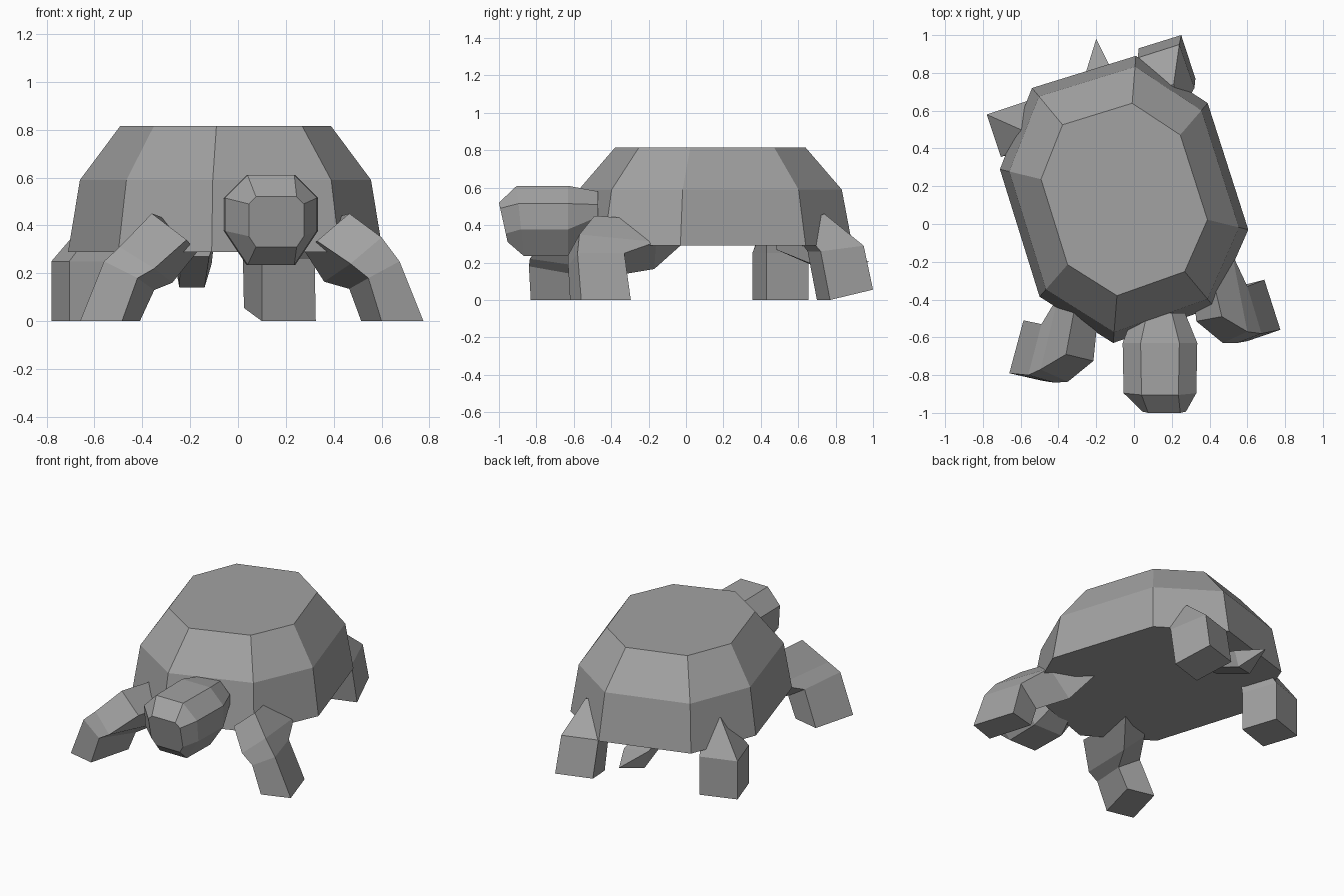
import bpy, bmesh

grey = bpy.data.materials.new("stone grey")
grey.diffuse_color = (0.36, 0.36, 0.36, 1)


def loft(name, rings):
    """Skin a list of equal-sized rings (a one-point last ring makes a tip)."""
    bm = bmesh.new()
    loops = [[bm.verts.new(p) for p in ring] for ring in rings]
    for a, b in zip(loops, loops[1:]):
        n = len(a)
        for i in range(n):
            j = (i + 1) % n
            if len(b) == 1:
                bm.faces.new((a[i], a[j], b[0]))
            else:
                bm.faces.new((a[i], a[j], b[j], b[i]))
    for cap in (loops[0], loops[-1]):
        if len(cap) > 2:
            bm.faces.new(cap)
    bmesh.ops.recalc_face_normals(bm, faces=bm.faces)
    mesh = bpy.data.meshes.new(name)
    bm.to_mesh(mesh)
    bm.free()
    mesh.materials.append(grey)
    ob = bpy.data.objects.new(name, mesh)
    bpy.context.collection.objects.link(ob)
    return ob


# Shell: one octagon outline, shrinking towards a flat top
outline = [(0.01, 0.89), (0.39, 0.64), (0.605, -0.03), (0.425, -0.44),
           (-0.11, -0.63), (-0.50, -0.385), (-0.71, 0.29), (-0.54, 0.72)]
cx, cy = -0.05, 0.13
loft("shell", [[(cx + (x - cx) * s, cy + (y - cy) * s, z) for x, y in outline]
               for s, z in ((1, 0.29), (0.925, 0.59), (0.67, 0.815))])


# Head: chamfered box sections along y
def head_ring(y, x0, x1, z0, z1, cut, slant=0.0):
    pts = [(x0 + cut, z1), (x1 - cut, z1), (x1, z1 - cut), (x1, z0 + cut * 1.5),
           (x1 - cut, z0), (x0 + cut, z0), (x0, z0 + cut * 1.5), (x0, z1 - cut)]
    return [(x, y + slant * (z1 - z), z) for x, z in pts]


loft("head", [head_ring(-1.0, 0.045, 0.275, 0.31, 0.52, 0.03, 0.22),
              head_ring(-0.905, -0.055, 0.33, 0.235, 0.61, 0.095, 0.1),
              head_ring(-0.63, -0.06, 0.335, 0.235, 0.61, 0.095),
              head_ring(-0.47, 0.0, 0.27, 0.34, 0.58, 0.07)])

# Front legs: foot, shin, knee and hip sections
# (front outer, front inner, back inner, back outer)
loft("front_leg_left", [
    [(-0.66, -0.79, 0), (-0.485, -0.83, 0), (-0.41, -0.55, 0), (-0.585, -0.51, 0)],
    [(-0.56, -0.80, 0.25), (-0.42, -0.84, 0.18), (-0.35, -0.56, 0.13), (-0.49, -0.53, 0.22)],
    [(-0.495, -0.77, 0.31), (-0.35, -0.835, 0.22), (-0.275, -0.42, 0.16), (-0.40, -0.38, 0.28)],
    [(-0.36, -0.69, 0.45), (-0.215, -0.725, 0.34), (-0.17, -0.28, 0.29), (-0.28, -0.26, 0.42)]])
loft("front_leg_right", [
    [(0.775, -0.56, 0), (0.60, -0.62, 0), (0.515, -0.34, 0), (0.69, -0.295, 0)],
    [(0.675, -0.58, 0.25), (0.545, -0.63, 0.18), (0.465, -0.35, 0.135), (0.60, -0.33, 0.25)],
    [(0.60, -0.57, 0.35), (0.47, -0.63, 0.24), (0.36, -0.17, 0.165), (0.52, -0.16, 0.31)],
    [(0.465, -0.49, 0.45), (0.33, -0.515, 0.335), (0.28, -0.03, 0.29), (0.36, -0.05, 0.42)]])

# Back legs: foot, knee and a narrowed hip inside the shell
loft("back_leg_left", [
    [(-0.78, 0.58, 0), (-0.705, 0.355, 0), (-0.48, 0.43, 0), (-0.555, 0.655, 0)],
    [(-0.78, 0.58, 0.25), (-0.705, 0.355, 0.25), (-0.48, 0.43, 0.25), (-0.555, 0.655, 0.25)],
    [(-0.60, 0.50, 0.46), (-0.57, 0.42, 0.43), (-0.45, 0.43, 0.42), (-0.52, 0.53, 0.46)]])
loft("back_leg_right", [
    [(0.25, 1.0, 0.055), (0.025, 0.93, 0.055), (0.10, 0.70, 0), (0.325, 0.77, 0)],
    [(0.24, 0.95, 0.29), (0.02, 0.88, 0.29), (0.10, 0.65, 0.26), (0.32, 0.72, 0.26)],
    [(0.21, 0.74, 0.46), (0.11, 0.70, 0.46), (0.13, 0.55, 0.40), (0.25, 0.60, 0.40)]])

# Tail: dips below the shell, then rises to a point
loft("tail", [
    [(-0.24, 0.48, 0.27), (-0.12, 0.48, 0.27), (-0.10, 0.48, 0.33), (-0.26, 0.48, 0.33)],
    [(-0.245, 0.78, 0.14), (-0.14, 0.80, 0.14), (-0.11, 0.80, 0.24), (-0.265, 0.77, 0.25)],
    [(-0.20, 0.98, 0.205)]])
